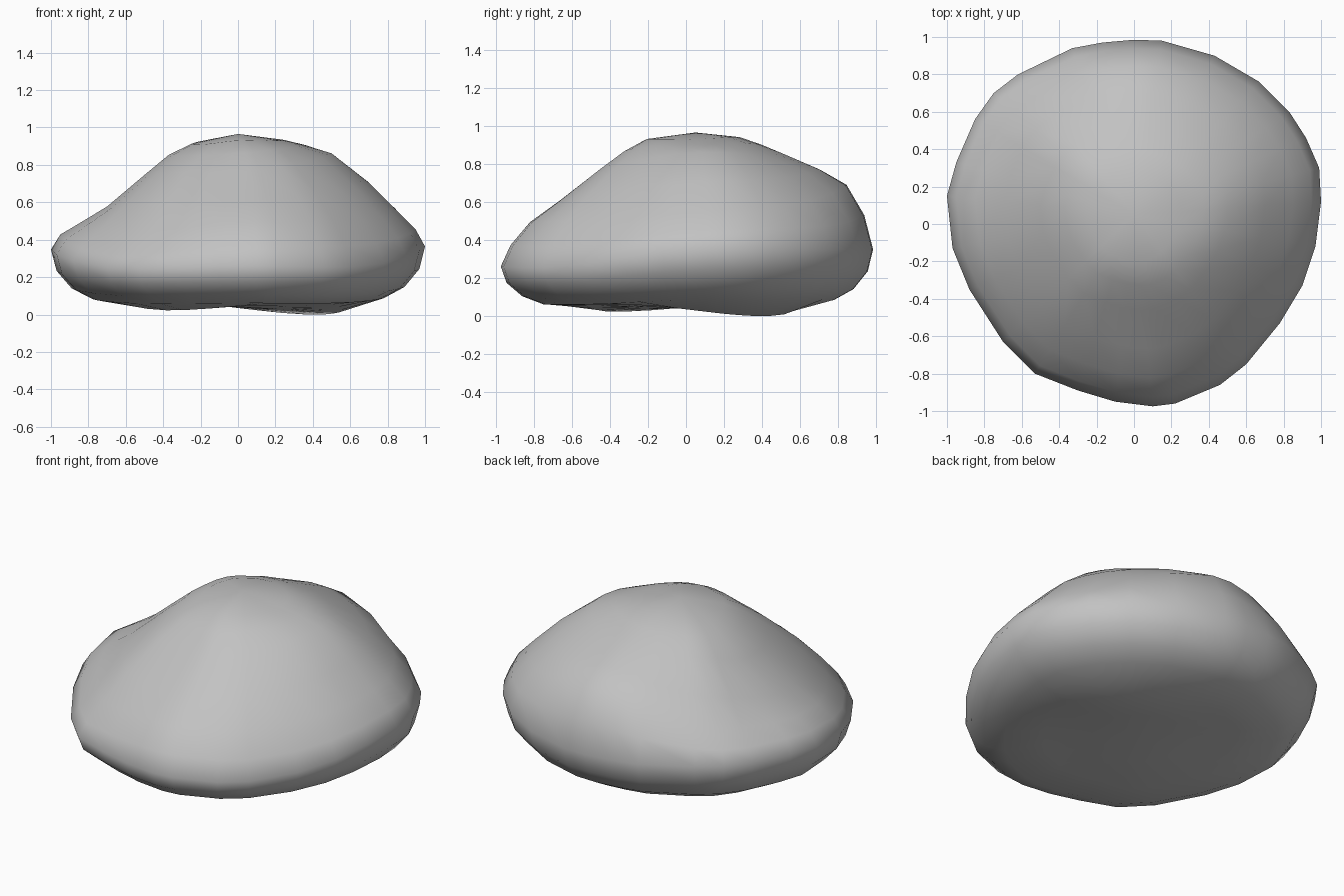
import bpy
import bmesh
import math

default_cube = bpy.data.objects.get("Cube")
if default_cube:
    bpy.data.objects.remove(default_cube, do_unlink=True)

# Plan outline of the boulder, counter-clockwise from the left side
OUTLINE = [(1, .12), (.99, .3), (.92, .46), (.83, .6), (.67, .76), (.43, .9), (.15, .98),
           (0, .985), (-.17, .97), (-.33, .94), (-.62, .8), (-.75, .7), (-.85, .56),
           (-.95, .33), (-1, .15), (-.97, -.13), (-.88, -.35), (-.7, -.63), (-.53, -.8),
           (-.3, -.89), (-.1, -.95), (.1, -.975), (.22, -.96), (.46, -.86), (.6, -.75),
           (.78, -.53), (.9, -.33), (.97, -.12)]

# Heights of the upper surface along each compass direction, rim last
TOP_RINGS = (.25, .37, .5, .7, .85, .95, 1)
PROFILES = {
    "left": (.94, .91, .87, .71, .56, .46, .37),
    "back_left": (.95, .92, .86, .74, .61, .48, .36),
    "back": (.95, .91, .86, .78, .7, .54, .36),
    "back_right": (.94, .9, .83, .68, .55, .46, .38),
    "right": (.92, .86, .75, .58, .49, .43, .35),
    "front_right": (.92, .86, .77, .6, .44, .33, .26),
    "front": (.94, .87, .77, .61, .5, .38, .27),
    "front_left": (.94, .9, .82, .66, .51, .38, .27),
}
# Underside rings: fraction of the outline, fraction of the rim height
UNDER_RINGS = ((.97, .68), (.89, .42), (.78, .26))
INNER_RINGS = (.55, .28)
CENTRE_Y = .05
PEAK = .975


def blend(a, b, c, d, t):
    """Smooth curve from b to c, shaped by the neighbours a and d."""
    return b + .5 * t * (c - a + t * (2 * a - 5 * b + 4 * c - d + t * (3 * (b - c) + d - a)))


def height(ring, x, y):
    """Height of an upper ring in the direction of an outline point."""
    rows = list(PROFILES.values())
    turn = math.atan2(y - CENTRE_Y, x) / math.tau * len(rows)
    first = math.floor(turn)
    near = [rows[(first + step) % len(rows)][ring] for step in (-1, 0, 1, 2)]
    return blend(*near, turn - first)


def place(point, fraction):
    """Outline point shrunk towards the middle."""
    return point[0] * fraction, CENTRE_Y + (point[1] - CENTRE_Y) * fraction


def base(x, y):
    """Gently twisted underside, lowest at the back left."""
    return .05 - .01 * (x + y) - .2 * x * y


stone = bpy.data.materials.new("stone_grey")
stone.use_nodes = True
grey = (.54, .54, .54, 1)
stone.diffuse_color = grey
stone.node_tree.nodes["Principled BSDF"].inputs["Base Color"].default_value = grey

bm = bmesh.new()
rings = []

# Upper surface, from the crown out to the rim
for index, fraction in enumerate(TOP_RINGS):
    rings.append([bm.verts.new((*place(p, fraction), height(index, *p))) for p in OUTLINE])

# Rounded lower edge, tucked under the rim
rim = len(TOP_RINGS) - 1
for fraction, drop in UNDER_RINGS:
    rings.append([bm.verts.new((*place(p, fraction), height(rim, *p) * drop)) for p in OUTLINE])

# Nearly flat underside
for fraction in INNER_RINGS:
    spots = [place(p, fraction) for p in OUTLINE]
    rings.append([bm.verts.new((x, y, max(0, base(x, y)))) for x, y in spots])

# Skin between neighbouring rings, then close the crown and the base
count = len(OUTLINE)
for inner, outer in zip(rings, rings[1:]):
    for i in range(count):
        j = (i + 1) % count
        bm.faces.new((inner[i], outer[i], outer[j], inner[j]))
for ring, z in ((rings[0], PEAK), (rings[-1], base(0, 0))):
    tip = bm.verts.new((0, CENTRE_Y, z))
    for i in range(count):
        bm.faces.new((ring[i], ring[(i + 1) % count], tip))
bmesh.ops.recalc_face_normals(bm, faces=bm.faces)
for face in bm.faces:
    face.smooth = True

# Rest the stone on the ground
lowest = min(v.co.z for v in bm.verts)
bmesh.ops.translate(bm, verts=bm.verts, vec=(0, 0, -lowest))

mesh = bpy.data.meshes.new("boulder")
bm.to_mesh(mesh)
bm.free()
mesh.materials.append(stone)
boulder = bpy.data.objects.new("boulder", mesh)
bpy.context.collection.objects.link(boulder)
